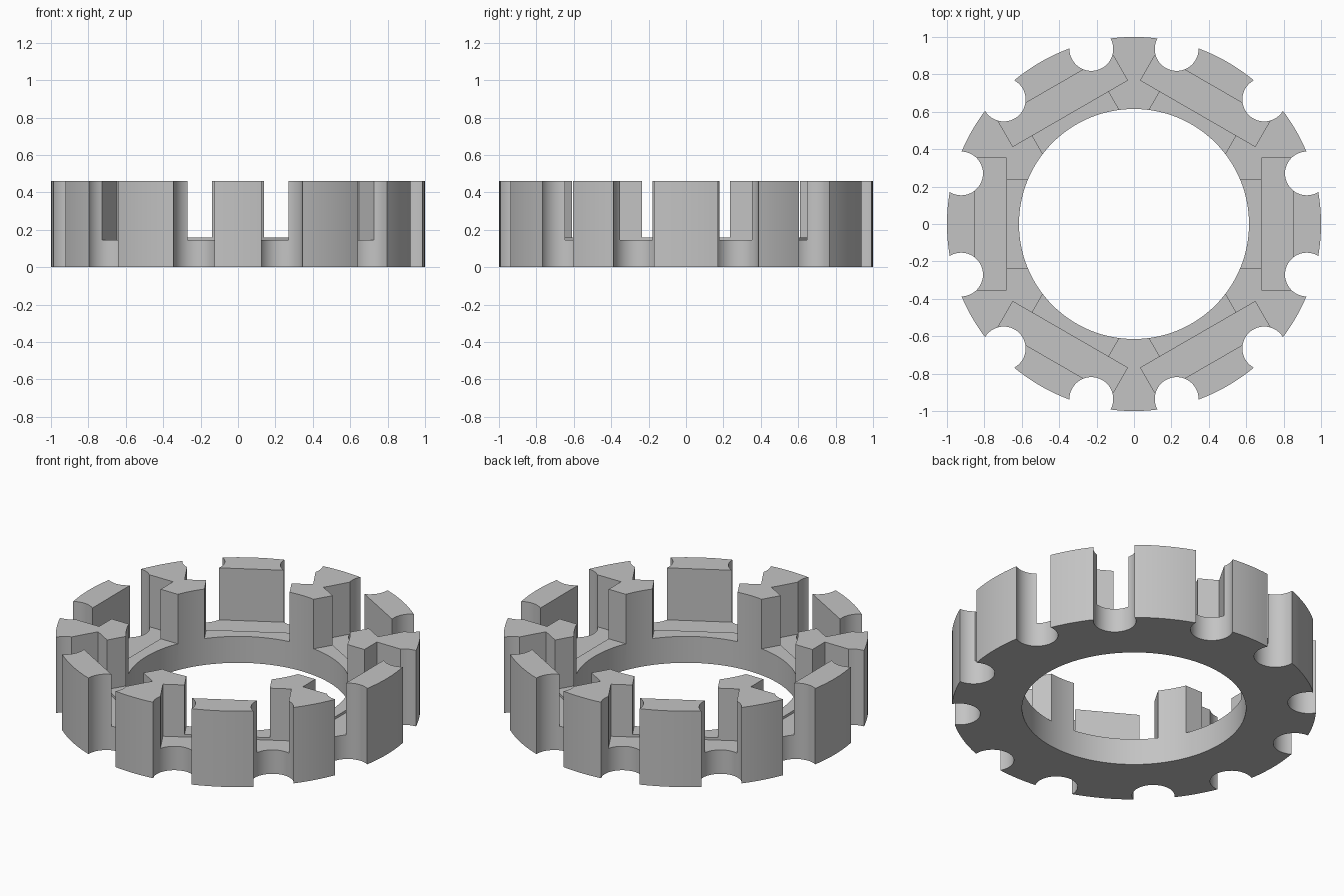
import bpy
from math import cos, sin, radians
from mathutils import Matrix

cube = bpy.data.objects.get("Cube")
if cube:
    bpy.data.objects.remove(cube, do_unlink=True)

HEIGHT = 0.46
INNER_RADIUS = 0.615
SECTORS = [radians(60 * k) for k in range(6)]


def add_cylinder(name, radius, z0, z1, sides, x=0, y=0):
    bpy.ops.mesh.primitive_cylinder_add(
        vertices=sides, radius=radius, depth=z1 - z0, location=(x, y, (z0 + z1) / 2))
    ob = bpy.context.object
    ob.name = name
    return ob


def add_box(name, x0, x1, half_width, z0, z1, angle):
    """Box reaching from radius x0 to x1, turned about the ring axis."""
    bpy.ops.mesh.primitive_cube_add(size=1)
    ob = bpy.context.object
    ob.name = name
    ob.data.transform(
        Matrix.Rotation(angle, 4, "Z")
        @ Matrix.Translation(((x0 + x1) / 2, 0, (z0 + z1) / 2))
        @ Matrix.Diagonal((x1 - x0, 2 * half_width, z1 - z0, 1)))
    return ob


def cut(target, cutters):
    """Join the separate cutters, subtract them and remove them."""
    bpy.ops.object.select_all(action="DESELECT")
    for ob in cutters:
        ob.select_set(True)
    cutter = cutters[0]
    bpy.context.view_layer.objects.active = cutter
    if len(cutters) > 1:
        bpy.ops.object.join()
    cutter.hide_render = True
    mod = target.modifiers.new("cut", "BOOLEAN")
    mod.operation = "DIFFERENCE"
    mod.solver = "EXACT"
    mod.object = cutter
    bpy.ops.object.select_all(action="DESELECT")
    bpy.context.view_layer.objects.active = target
    target.select_set(True)
    bpy.ops.object.modifier_apply(modifier=mod.name)
    bpy.data.objects.remove(cutter, do_unlink=True)


# Ring body with its round bore
ring = add_cylinder("slotted_ring", 1, 0, HEIGHT, 144)
cut(ring, [add_cylinder("bore", INNER_RADIUS, -0.1, HEIGHT + 0.1, 128)])

# Pairs of round scallops through the rim
scallops = []
for a in SECTORS:
    for side in (-1, 1):
        t = a + side * radians(16.3)
        scallops.append(add_cylinder("scallop", 0.117, -0.1, HEIGHT + 0.1, 48,
                                     0.963 * cos(t), 0.963 * sin(t)))
cut(ring, scallops)

# Rectangular pockets, and shallower openings towards the bore
cut(ring, [add_box("pocket", 0.683, 0.85, 0.354, 0.145, HEIGHT + 0.1, a) for a in SECTORS])
cut(ring, [add_box("opening", 0.5, 0.70, 0.235, 0.16, HEIGHT + 0.1, a) for a in SECTORS])

# Plain grey finish
grey = bpy.data.materials.new("plain_grey")
grey.use_nodes = True
colour = (0.55, 0.55, 0.55, 1)
grey.diffuse_color = colour
grey.node_tree.nodes["Principled BSDF"].inputs["Base Color"].default_value = colour
ring.data.materials.clear()
ring.data.materials.append(grey)
for face in ring.data.polygons:
    face.material_index = 0

bpy.ops.object.shade_smooth_by_angle(angle=radians(25))
